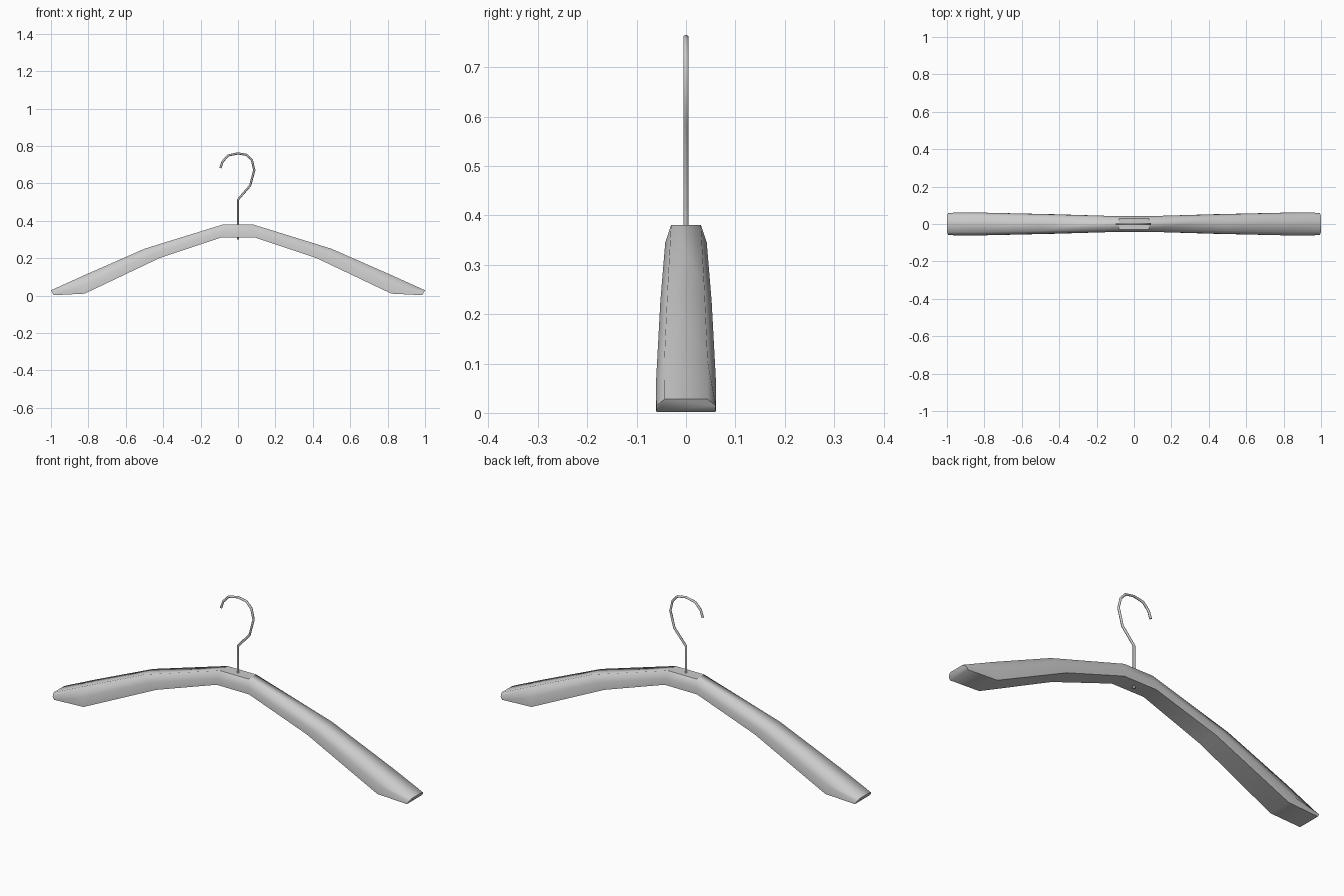
import bpy, bmesh, math

if "Cube" in bpy.data.objects:
    bpy.data.objects.remove(bpy.data.objects["Cube"])

# Right-half stations of the wooden arm: top x, top z, bottom x, bottom z, half width
HALF = [(0.08, 0.38, 0.09, 0.31, 0.042),
        (0.50, 0.25, 0.42, 0.20, 0.052),
        (0.83, 0.105, 0.82, 0.01, 0.061),
        (1.00, 0.028, 0.985, 0.002, 0.060)]


def section(bm, st, side):
    """Flat-bottomed section with tapered upper flanks."""
    tx, tz, bx, bz, w = st
    mx, mz = (tx + bx) / 2, (tz + bz) / 2
    pts = [(bx, -w, bz), (mx, -w, mz), (tx, -w * 0.72, tz),
           (tx, w * 0.72, tz), (mx, w, mz), (bx, w, bz)]
    return [bm.verts.new((side * x, y, z)) for x, y, z in pts]


def activate(ob):
    bpy.ops.object.select_all(action='DESELECT')
    ob.select_set(True)
    bpy.context.view_layer.objects.active = ob


# Shaped hanger body, lofted from tip to tip
bm = bmesh.new()
rings = [section(bm, s, -1) for s in reversed(HALF)] + [section(bm, s, 1) for s in HALF]
for a, b in zip(rings, rings[1:]):
    for i in range(6):
        j = (i + 1) % 6
        bm.faces.new((a[i], b[i], b[j], a[j]))
bm.faces.new(rings[0])
bm.faces.new(rings[-1][::-1])
bmesh.ops.recalc_face_normals(bm, faces=bm.faces)
me = bpy.data.meshes.new("hanger_body")
bm.to_mesh(me)
bm.free()
body = bpy.data.objects.new("hanger_body", me)
bpy.context.collection.objects.link(body)
activate(body)
bpy.ops.object.shade_smooth_by_angle(angle=math.radians(76))
# Crisp flat pad where the hook enters
for p in me.polygons:
    if p.normal.z > 0.99 and abs(p.center.x) < 0.01:
        p.use_smooth = False

# Wire hook
PATH = [(0, 0.30), (0, 0.513), (0.065, 0.588), (0.087, 0.67), (0.075, 0.722),
        (0.047, 0.752), (0, 0.76), (-0.052, 0.749), (-0.082, 0.717), (-0.094, 0.682)]
cu = bpy.data.curves.new("wire_hook", 'CURVE')
cu.dimensions = '3D'
cu.bevel_depth = 0.006
cu.bevel_resolution = 1
cu.use_fill_caps = True
sp = cu.splines.new('POLY')
sp.points.add(len(PATH) - 1)
for pt, (x, z) in zip(sp.points, PATH):
    pt.co = (x, 0, z, 1)
hook = bpy.data.objects.new("wire_hook", cu)
bpy.context.collection.objects.link(hook)
activate(hook)
bpy.ops.object.convert(target='MESH')
bpy.ops.object.shade_smooth_by_angle(angle=math.radians(65))
